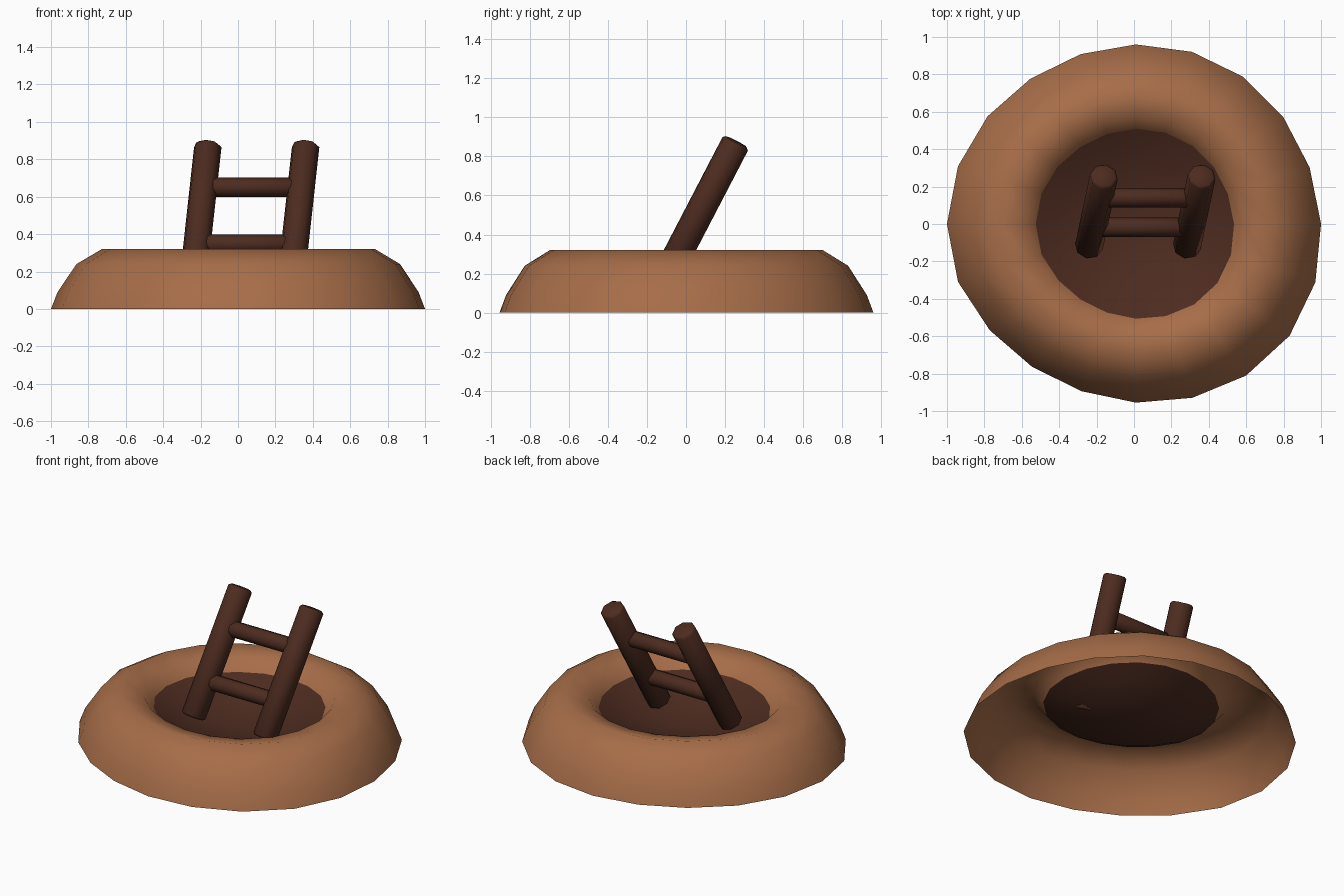
import bpy, bmesh, math
from mathutils import Vector

cube = bpy.data.objects.get("Cube")
if cube:
    bpy.data.objects.remove(cube, do_unlink=True)


def material(name, rgb):
    m = bpy.data.materials.new(name)
    m.use_nodes = True
    m.diffuse_color = (*rgb, 1)
    m.node_tree.nodes["Principled BSDF"].inputs["Base Color"].default_value = (*rgb, 1)
    return m


clay = material("warm brown", (0.385, 0.153, 0.066))
wood = material("dark brown", (0.073, 0.024, 0.014))


def finish(name, bm, mat, angle):
    bmesh.ops.recalc_face_normals(bm, faces=bm.faces)
    mesh = bpy.data.meshes.new(name)
    bm.to_mesh(mesh)
    bm.free()
    mesh.materials.append(mat)
    obj = bpy.data.objects.new(name, mesh)
    bpy.context.collection.objects.link(obj)
    bpy.ops.object.select_all(action='DESELECT')
    obj.select_set(True)
    bpy.context.view_layer.objects.active = obj
    bpy.ops.object.shade_smooth_by_angle(angle=math.radians(angle))


# Slightly uneven outline shared by the mound and the bowl inside it
outline = [.99, .977, .974, .974, .968, .96, .955, .96, .98, 1,
           1.01, 1, .966, .944, .94, .955, .977, 1.002, 1.016, 1.009]
CENTRE_X = .01
HOLE_R, HOLE_Z, BOWL_Z = .53, .22, .075


def ring(bm, radius, z):
    step = math.tau / len(outline)
    return [bm.verts.new((CENTRE_X + radius * r * math.cos(i * step),
                          radius * r * math.sin(i * step), z))
            for i, r in enumerate(outline)]


def lathe(bm, profile):
    rings = [ring(bm, r, z) for r, z in profile]
    for a, b in zip(rings, rings[1:]):
        for i in range(len(a)):
            j = (i + 1) % len(a)
            bm.faces.new((a[i], a[j], b[j], b[i]))
    return rings[-1]


# Mound: open half-torus shell
bm = bmesh.new()
lathe(bm, [(1, 0), (.965, .09), (.865, .24), (.73, .32), (.59, .29), (HOLE_R, HOLE_Z)])
finish("mound", bm, clay, 80)

# Shallow bowl that closes the hole
bm = bmesh.new()
inner = lathe(bm, [(HOLE_R * t, BOWL_Z + (HOLE_Z - BOWL_Z) * t * t)
                   for t in (1, .8, .6, .4, .2)])
tip = bm.verts.new((CENTRE_X, 0, BOWL_Z))
for i, v in enumerate(inner):
    bm.faces.new((v, inner[(i + 1) % len(inner)], tip))
finish("hole_bowl", bm, wood, 60)


def rod(name, start, end, radius, sides=8):
    start, end = Vector(start), Vector(end)
    axis = end - start
    bm = bmesh.new()
    bmesh.ops.create_cone(bm, cap_ends=True, segments=sides, radius1=radius,
                          radius2=radius, depth=axis.length)
    # Soften the rims of both ends
    rims = [e for e in bm.edges if abs(e.verts[0].co.z - e.verts[1].co.z) < .001]
    bmesh.ops.bevel(bm, geom=rims, offset=.012, segments=1, affect='EDGES')
    turn = axis.to_track_quat('Z', 'Y').to_matrix().to_4x4()
    bmesh.ops.transform(bm, matrix=turn, verts=bm.verts)
    bmesh.ops.translate(bm, vec=(start + end) / 2, verts=bm.verts)
    finish(name, bm, wood, 60)


# Leaning ladder
def rail_point(x, z):
    drop = z - .87
    return (x + .11 * drop, .255 + .52 * drop, z)


LEFT_X, RIGHT_X = .362, -.161
for name, x in (("left_rail", LEFT_X), ("right_rail", RIGHT_X)):
    rod(name, rail_point(x, .14), rail_point(x, .875), .075)
for name, z in (("lower_rung", .347), ("upper_rung", .65)):
    rod(name, rail_point(RIGHT_X, z), rail_point(LEFT_X, z), .052)
